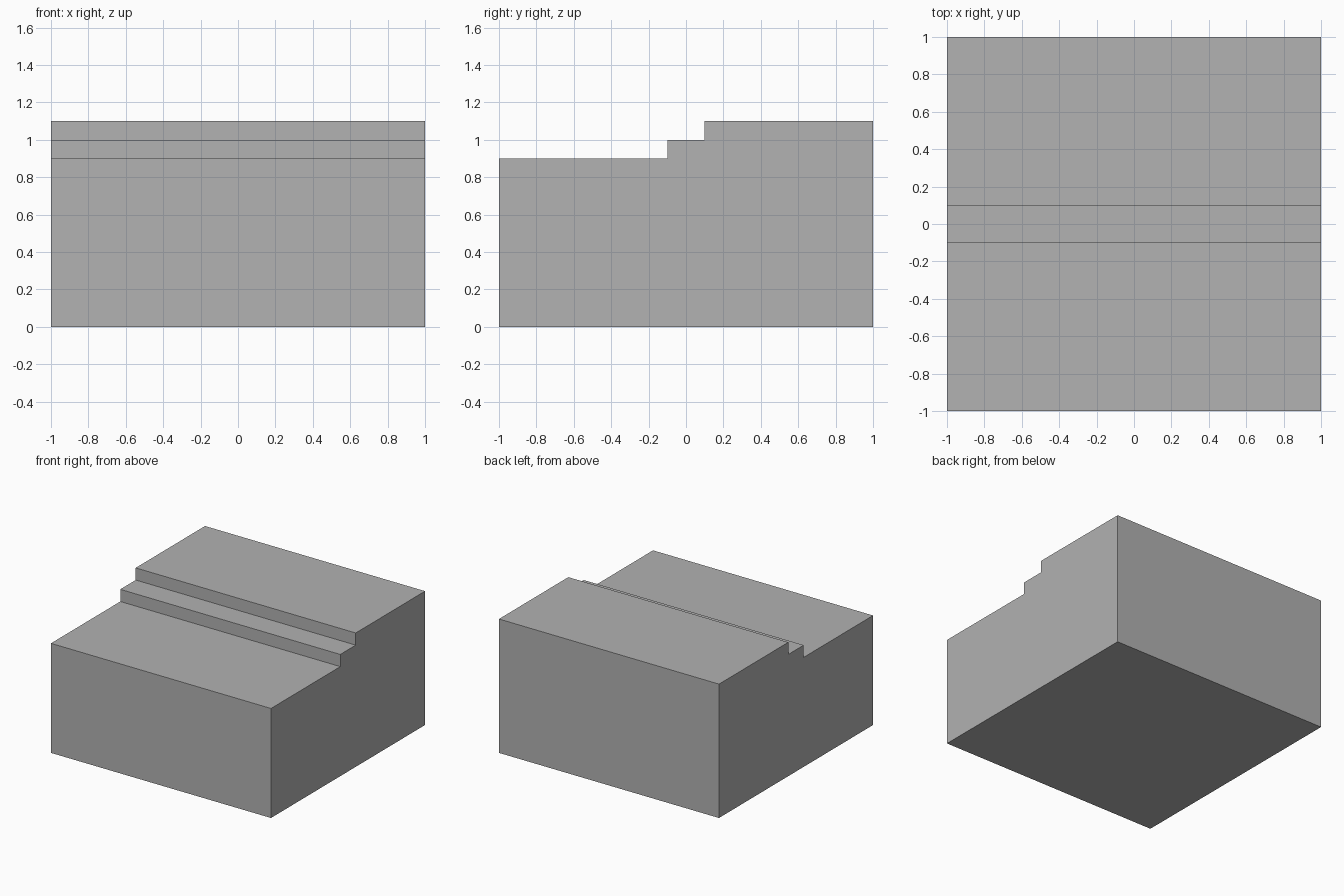
import bpy
import bmesh

cube = bpy.data.objects.get("Cube")
if cube:
    bpy.data.objects.remove(cube, do_unlink=True)

# Plain grey material
grey = bpy.data.materials.new("plain_grey")
grey.use_nodes = True
colour = (0.445, 0.445, 0.445, 1)
grey.diffuse_color = colour
grey.node_tree.nodes["Principled BSDF"].inputs["Base Color"].default_value = colour

# Side profile (y, z): low front level, one middle step, high back level
half_width = 1.0
profile = [(-1, 0), (1, 0), (1, 1.1), (0.1, 1.1),
           (0.1, 1), (-0.1, 1), (-0.1, 0.9), (-1, 0.9)]

# Extrude the profile across the full width
bm = bmesh.new()
side = bm.faces.new([bm.verts.new((-half_width, y, z)) for y, z in profile])
extruded = bmesh.ops.extrude_face_region(bm, geom=[side], use_keep_orig=True)
moved = [v for v in extruded["geom"] if isinstance(v, bmesh.types.BMVert)]
bmesh.ops.translate(bm, verts=moved, vec=(2 * half_width, 0, 0))
bmesh.ops.recalc_face_normals(bm, faces=bm.faces)

mesh = bpy.data.meshes.new("stepped_block")
bm.to_mesh(mesh)
bm.free()
mesh.materials.append(grey)
block = bpy.data.objects.new("stepped_block", mesh)
bpy.context.collection.objects.link(block)
